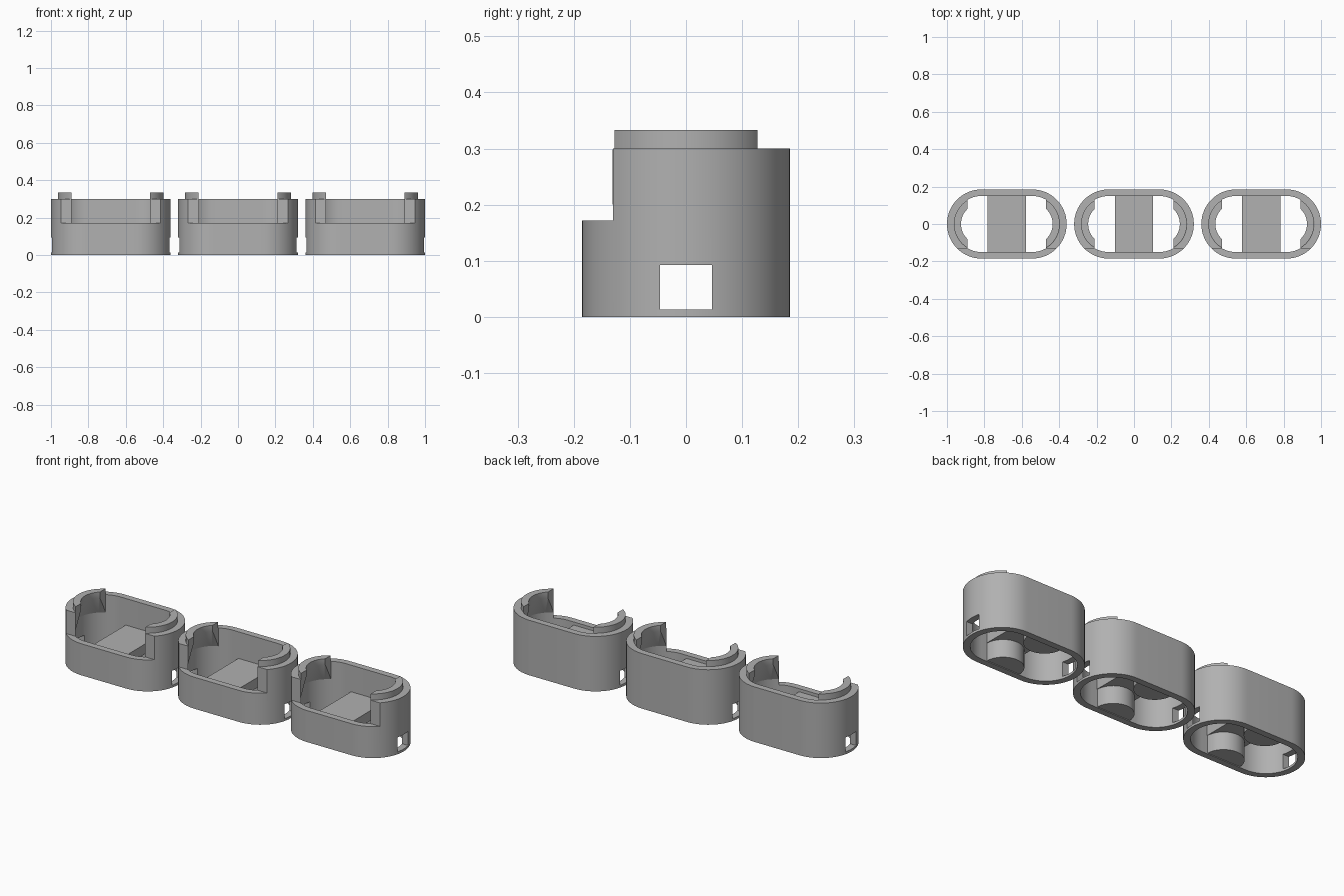
import bpy, bmesh
from math import pi, sin, cos, radians

cube = bpy.data.objects.get("Cube")
if cube:
    bpy.data.objects.remove(cube, do_unlink=True)

HALF = 0.135           # half length of the straight sides
R_OUT, R_IN = 0.185, 0.15
RIM, FRONT_RIM, LIP_TOP = 0.30, 0.172, 0.333
PITCH = 0.68

grey = bpy.data.materials.new("plain_grey")
grey.use_nodes = True
color = (0.44, 0.44, 0.44, 1)
grey.diffuse_color = color
grey.node_tree.nodes["Principled BSDF"].inputs["Base Color"].default_value = color


def finish(name, bm):
    bmesh.ops.recalc_face_normals(bm, faces=bm.faces)
    mesh = bpy.data.meshes.new(name)
    bm.to_mesh(mesh)
    bm.free()
    mesh.materials.append(grey)
    obj = bpy.data.objects.new(name, mesh)
    bpy.context.collection.objects.link(obj)
    return obj


def prism(name, outline, z0, z1):
    bm = bmesh.new()
    face = bm.faces.new([bm.verts.new((x, y, z0)) for x, y in outline])
    top = bmesh.ops.extrude_face_region(bm, geom=[face])["geom"]
    bmesh.ops.translate(bm, vec=(0, 0, z1 - z0),
                        verts=[v for v in top if isinstance(v, bmesh.types.BMVert)])
    return finish(name, bm)


def box(name, x0, x1, y0, y1, z0, z1):
    return prism(name, [(x0, y0), (x1, y0), (x1, y1), (x0, y1)], z0, z1)


def arc(cx, cy, r, start, n=32):
    return [(cx + r * cos(start + pi * i / n), cy + r * sin(start + pi * i / n))
            for i in range(n + 1)]


def stadium(r):
    return arc(HALF, 0, r, -pi / 2) + arc(-HALF, 0, r, pi / 2)


def carve(obj, cutters):
    for c in cutters:
        mod = obj.modifiers.new("cut", "BOOLEAN")
        mod.operation, mod.solver, mod.object = "DIFFERENCE", "EXACT", c
    bpy.context.view_layer.update()
    deps = bpy.context.evaluated_depsgraph_get()
    mesh = bpy.data.meshes.new_from_object(obj.evaluated_get(deps))
    obj.modifiers.clear()
    obj.data = mesh
    for c in cutters:
        bpy.data.objects.remove(c, do_unlink=True)


def lip_ring(name, side):
    # Half ring with a sloped underside that runs back into the end wall
    profile = [(0.11, LIP_TOP), (0.148, LIP_TOP), (0.148, RIM),
               (0.151, RIM - 0.002), (0.151, 0.2), (0.11, 0.3)]
    n = 40
    bm = bmesh.new()
    rings = []
    for i in range(n + 1):
        a = radians(-80 + 160 * i / n)
        rings.append([bm.verts.new((side * (HALF + r * cos(a)), r * sin(a), z))
                      for r, z in profile])
    k = len(profile)
    for a, b in zip(rings, rings[1:]):
        for j in range(k):
            bm.faces.new((a[j], a[(j + 1) % k], b[(j + 1) % k], b[j]))
    bm.faces.new(rings[0])
    bm.faces.new(rings[-1])
    obj = finish(name, bm)
    # Trim both ends flat
    carve(obj, [box("lip_cutter", -0.21, 0.21, -0.3, 0.3, 0.1, 0.5)])
    return obj


# Outer wall: hollow stadium, lowered front, cable window at each end
wall = prism("wall", stadium(R_OUT), 0, RIM)
carve(wall, [
    prism("hollow_cutter", stadium(R_IN), -0.1, 0.5),
    box("front_cutter", -0.5, 0.5, -0.4, -0.13, FRONT_RIM, 0.5),
    box("window_cutter", -0.5, 0.5, -0.046, 0.046, 0.013, 0.092),
])
parts = [wall]

# Cross floor and the two half-round posts beneath it
parts.append(box("floor", -0.1025, 0.1025, -0.155, 0.155, 0.1, 0.155))
parts.append(prism("front_post", arc(0, -0.152, 0.1, 0), 0.004, 0.12))
parts.append(prism("back_post", arc(0, 0.152, 0.1, pi), 0.004, 0.12))

# Raised lips at both ends
parts.append(lip_ring("left_lip", 1))
parts.append(lip_ring("right_lip", -1))

# Smooth the round surfaces, keep the edges sharp
bpy.ops.object.select_all(action="DESELECT")
for p in parts:
    p.select_set(True)
bpy.context.view_layer.objects.active = wall
bpy.ops.object.shade_smooth_by_angle(angle=radians(30))

# Three identical cups in a row
for p in parts:
    base = p.name
    for label, x in (("right_cup", -PITCH), ("left_cup", PITCH)):
        twin = p.copy()
        twin.name = label + "_" + base
        twin.location.x = x
        bpy.context.collection.objects.link(twin)
    p.name = "middle_cup_" + base
